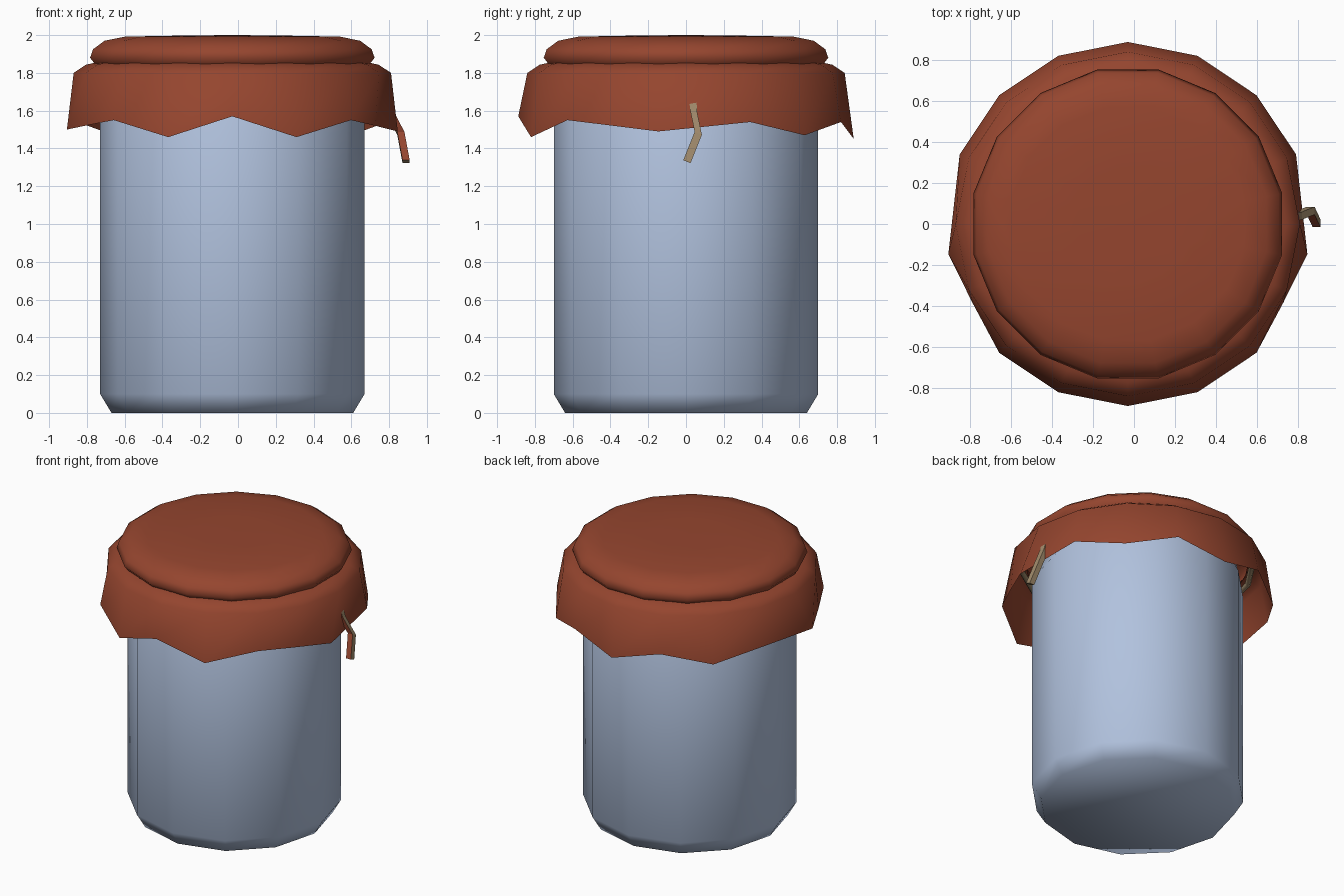
import bpy
from math import sin, cos, radians
from mathutils import Vector

if "Cube" in bpy.data.objects:
    bpy.data.objects.remove(bpy.data.objects["Cube"])

CX = -0.03  # jar axis; the loose string end widens the model on the right


def material(name, rgb):
    m = bpy.data.materials.new(name)
    m.diffuse_color = (*rgb, 1)
    m.use_nodes = True
    m.node_tree.nodes["Principled BSDF"].inputs["Base Color"].default_value = m.diffuse_color
    return m


GLASS = material("pale blue glass", (0.44, 0.54, 0.73))
CLOTH = material("rust cloth", (0.30, 0.060, 0.028))
TWINE = material("tan twine", (0.36, 0.26, 0.15))


def loft(name, rings, mats, cap_start=False, cap_end=False, loop=False, smooth=True):
    """Skin a list of equal-length point rings."""
    n = len(rings[0])
    verts = [p for ring in rings for p in ring]
    faces = []
    rows = len(rings)
    for i in range(rows if loop else rows - 1):
        a, b = i * n, ((i + 1) % rows) * n
        for k in range(n):
            j = (k + 1) % n
            faces.append((a + k, a + j, b + j, b + k))
    if cap_start:
        faces.append(tuple(reversed(range(n))))
    if cap_end:
        faces.append(tuple(range((rows - 1) * n, rows * n)))
    me = bpy.data.meshes.new(name)
    me.from_pydata(verts, [], faces)
    for m in mats:
        me.materials.append(m)
    for f in me.polygons:
        f.use_smooth = smooth
    me.update()
    ob = bpy.data.objects.new(name, me)
    bpy.context.collection.objects.link(ob)
    return ob


def point(r, deg, z):
    return (CX + r * cos(radians(deg)), r * sin(radians(deg)), z)


def circle(r, z, n, start=0.0):
    return [point(r, start + 360 * k / n, z) for k in range(n)]


# Jar: twelve sides, chamfered foot, neck hidden under the cloth
jar = [(0.64, 0), (0.70, 0.10), (0.70, 1.64), (0.66, 1.72), (0.66, 1.86)]
loft("jar", [circle(r, z, 12) for r, z in jar], [GLASS], True, True)

# Cloth over the lid, sixteen sides turned half a step
cap = [(0.74, 1.845), (0.768, 1.88), (0.752, 1.925), (0.69, 1.97),
       (0.58, 1.992), (0.25, 1.998), (0.01, 2.0)]
loft("cloth_top", [circle(r, z, 16, 11.25) for r, z in cap], [CLOTH], False, True)

# Flared skirt with a zigzag hem (two folds on each side are pulled forward)
hem_z = [1.49, 1.54, 1.47, 1.54, 1.45, 1.54, 1.47, 1.54,
         1.50, 1.525, 1.55, 1.46, 1.57, 1.46, 1.55, 1.52]
shift = {0: -9.5, 8: 9.5, 9: 4.5, 15: -4.5}
hem = [point(0.85 if k in (9, 15) else 0.888, 22.5 * k + shift.get(k, 0), z)
       for k, z in enumerate(hem_z)]
loft("cloth_skirt", [hem, circle(0.84, 1.80, 16), circle(0.775, 1.843, 16),
                     circle(0.735, 1.852, 16)], [CLOTH])

# Twine tied round the neck beneath the skirt
section = [(0.02 * cos(radians(a)), 0.02 * sin(radians(a))) for a in range(0, 360, 60)]
loft("twine_ring", [[point(0.755 + u, -22.5 * k, 1.80 + v) for u, v in section]
                    for k in range(16)], [TWINE], loop=True)

# Loose twine end hanging on the right, its front side in the cloth colour
path = [Vector(p) for p in ((0.74, 0.03, 1.78), (0.80, 0.04, 1.60),
                            (0.862, 0.065, 1.48), (0.89, 0.005, 1.33))]
w = 0.019
tail = loft("twine_end", [[tuple(p + Vector((u * w, v * w, -0.4 * v * w)))
                           for u, v in ((1, 1), (1, -1), (-1, -1), (-1, 1))]
                          for p in path], [TWINE, CLOTH], True, True, smooth=False)
for f in tail.data.polygons:
    if f.normal.y < -0.5:
        f.material_index = 1
